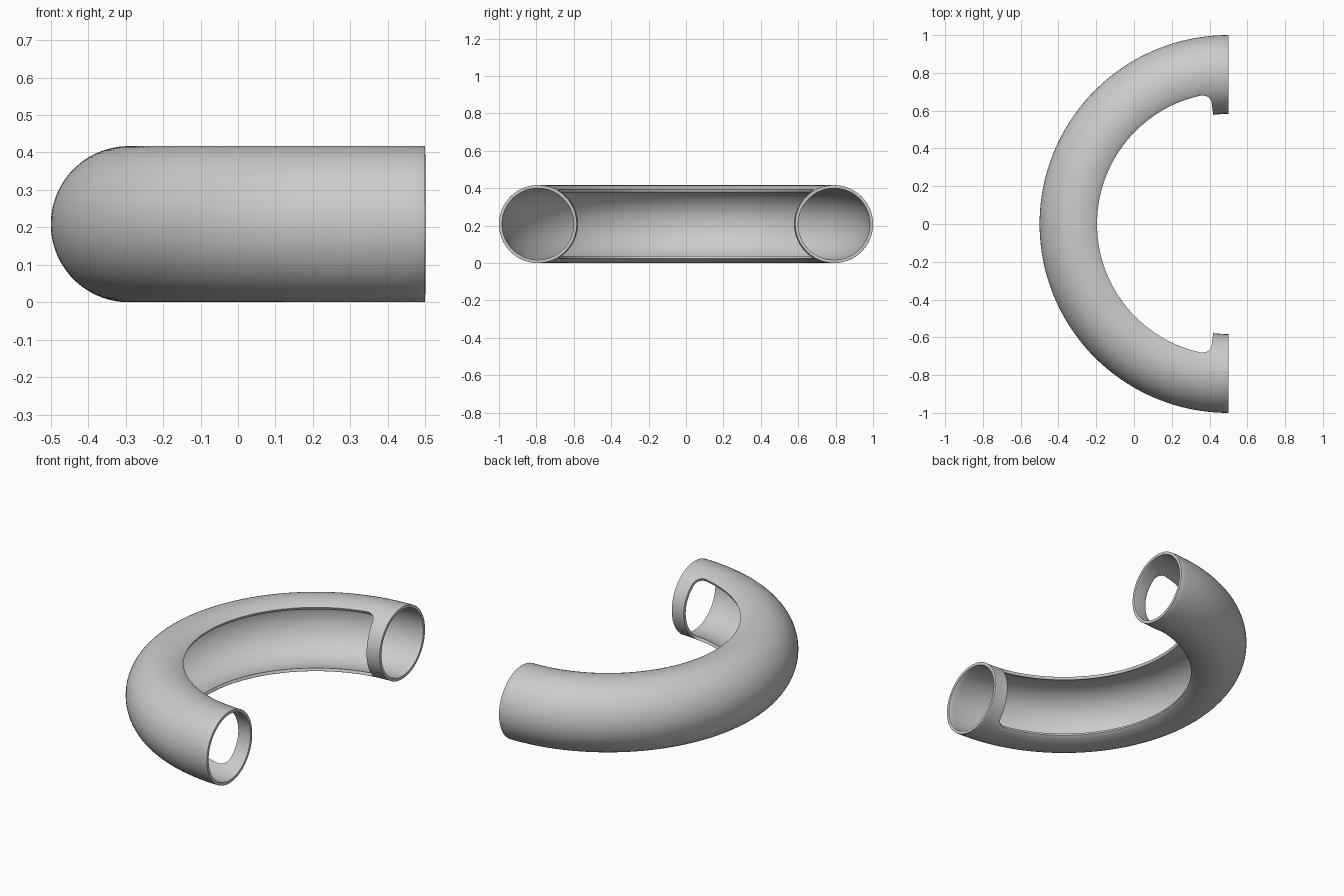
import bpy, bmesh
from math import sin, cos, pi, radians

if "Cube" in bpy.data.objects:
    bpy.data.objects.remove(bpy.data.objects["Cube"])

R, r, WALL = 0.7915, 0.2085, 0.017      # bend radius, tube radius, wall
PHI0 = radians(117.5)                   # slot edge, angle around the tube
T0, RT, RP = radians(7.9), radians(4.5), radians(15)  # end collar width, slot corner radii
K, NT, NP, NC, NI = 6, 72, 40, 6, 12

bm = bmesh.new()


def point(theta, phi):
    rad = R + r * cos(phi)
    return bm.verts.new((0.5 - rad * sin(theta), rad * cos(theta), r + r * sin(phi)))


def patch(rows):
    grid = [[point(t, p) for t, p in row] for row in rows]
    for a, b in zip(grid, grid[1:]):
        for i in range(len(a) - 1):
            bm.faces.new((a[i], a[i + 1], b[i + 1], b[i]))


# Outer part of the tube, running the whole half turn
te = T0 + RT
thetas = [te * i / K for i in range(K)]
thetas += [te + (pi - 2 * te) * i / NT for i in range(NT + 1)]
thetas += [pi - te * i / K for i in range(K - 1, -1, -1)]
patch([[(t, -PHI0 + 2 * PHI0 * j / NP) for t in thetas] for j in range(NP + 1)])

# Inner part of the end collars, with rounded slot corners
corner = [(RP * (1 - cos(a)), T0 + RT * (1 - sin(a)))
          for a in [pi / 2 * i / NC for i in range(NC + 1)]]
span = 2 * (pi - PHI0)
edge = list(corner)
edge += [(RP + (span - 2 * RP) * i / NI, T0) for i in range(1, NI)]
edge += [(span - d, e) for d, e in reversed(corner)]
for flip in (False, True):
    patch([[((pi - e * i / K) if flip else e * i / K, PHI0 + d)
            for i in range(K + 1)] for d, e in edge])

bmesh.ops.remove_doubles(bm, verts=bm.verts, dist=1e-5)
bmesh.ops.recalc_face_normals(bm, faces=bm.faces)
# Make normals point out of the tube so the wall grows inward
bm.normal_update()
f = min(bm.faces, key=lambda f: f.calc_center_median().x)
if f.normal.x > 0:
    bmesh.ops.reverse_faces(bm, faces=bm.faces)

mesh = bpy.data.meshes.new("slotted_half_ring_tube")
bm.to_mesh(mesh)
bm.free()
tube = bpy.data.objects.new("slotted_half_ring_tube", mesh)
bpy.context.collection.objects.link(tube)

# Wall thickness and softened rims
sol = tube.modifiers.new("wall", 'SOLIDIFY')
sol.thickness, sol.offset = WALL, -1
bev = tube.modifiers.new("rim", 'BEVEL')
bev.width, bev.segments = 0.004, 2
bev.limit_method, bev.angle_limit = 'ANGLE', radians(50)

bpy.context.view_layer.objects.active = tube
tube.select_set(True)
bpy.ops.object.shade_smooth_by_angle(angle=radians(50))
